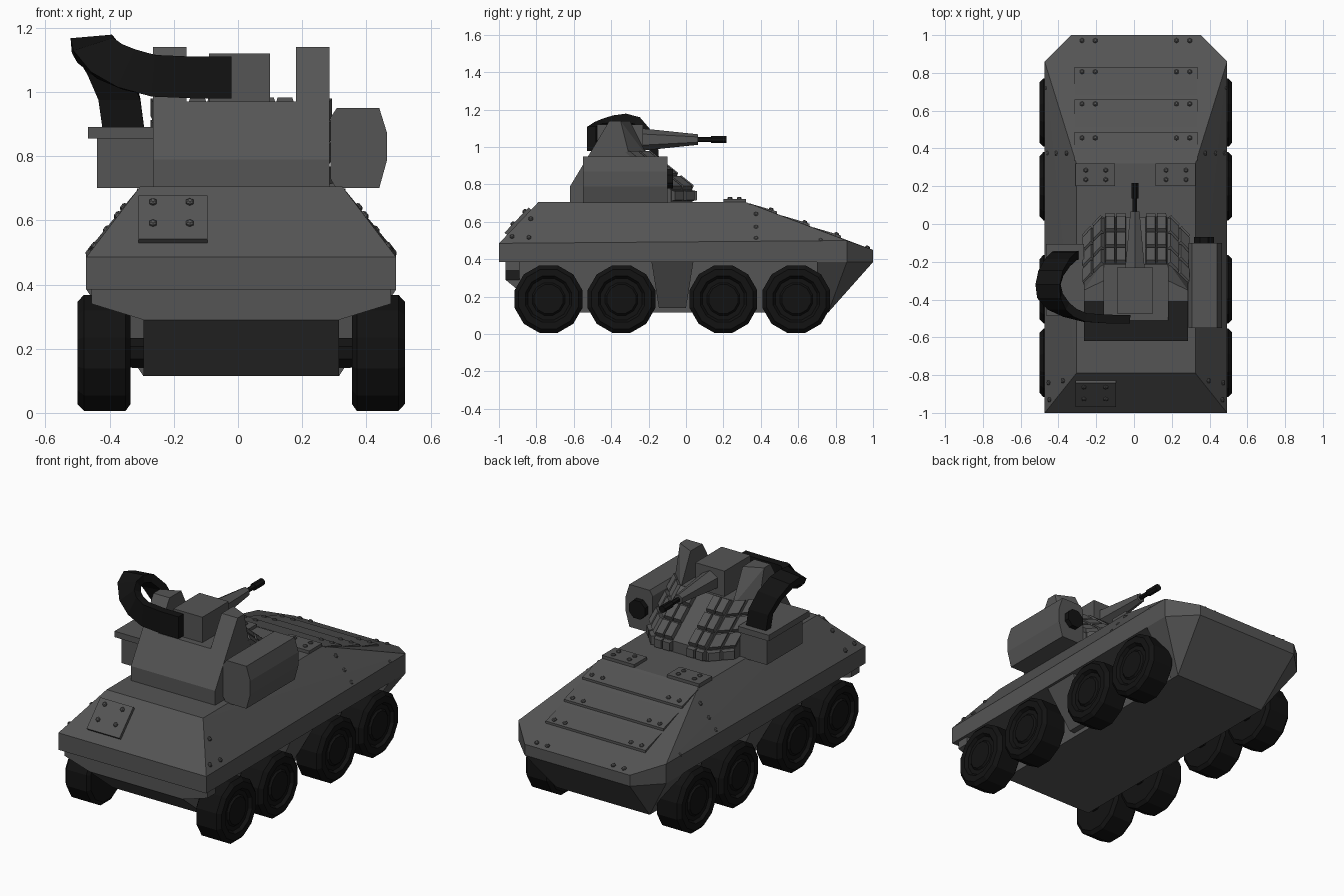
import bpy, bmesh, math
from mathutils import Vector

if "Cube" in bpy.data.objects:
    bpy.data.objects.remove(bpy.data.objects["Cube"])

CX = 0.01  # the hull's own centre line


def material(name, v):
    m = bpy.data.materials.new(name)
    m.diffuse_color = (v, v, v, 1)
    m.use_nodes = True
    m.node_tree.nodes["Principled BSDF"].inputs["Base Color"].default_value = m.diffuse_color
    return m


GREY, BLACK = material("dark_grey", 0.09), material("rubber_black", 0.006)


def finish(name, bm, mat):
    bmesh.ops.recalc_face_normals(bm, faces=bm.faces)
    me = bpy.data.meshes.new(name)
    bm.to_mesh(me)
    bm.free()
    me.materials.append(mat)
    ob = bpy.data.objects.new(name, me)
    bpy.context.collection.objects.link(ob)
    return ob


def solid(name, pts, mat=GREY):
    """Convex solid around points."""
    bm = bmesh.new()
    vs = [bm.verts.new(p) for p in pts]
    r = bmesh.ops.convex_hull(bm, input=vs)
    junk = [v for v in bm.verts if not v.link_faces]
    bmesh.ops.delete(bm, geom=junk, context='VERTS')
    bmesh.ops.dissolve_limit(bm, angle_limit=0.02, verts=bm.verts, edges=bm.edges)
    return finish(name, bm, mat)


def both(name, pts, mat=GREY):
    """Convex solid symmetric about the centre line."""
    return solid(name, [(CX + s * x, y, z) for x, y, z in pts for s in (1, -1)], mat)


def box(name, x0, x1, y0, y1, z0, z1, mat=GREY):
    return solid(name, [(x, y, z) for x in (x0, x1) for y in (y0, y1) for z in (z0, z1)], mat)


def loft(name, rings, mat=GREY):
    bm = bmesh.new()
    rs = [[bm.verts.new(p) for p in r] for r in rings]
    n = len(rs[0])
    for a, b in zip(rs, rs[1:]):
        for i in range(n):
            bm.faces.new((a[i], a[(i + 1) % n], b[(i + 1) % n], b[i]))
    bm.faces.new(rs[0])
    bm.faces.new(rs[-1])
    return finish(name, bm, mat)


def turned(name, base, axis, profile, n, mat=GREY):
    """Turned part: profile of (distance along axis, radius)."""
    a = Vector(axis).normalized()
    u = a.cross(Vector((0, 0, 1)) if abs(a.z) < 0.9 else Vector((0, 1, 0))).normalized()
    w = a.cross(u)
    ang = [2 * math.pi * (i + 0.5) / n for i in range(n)]
    return loft(name, [[Vector(base) + a * d + (u * math.cos(t) + w * math.sin(t)) * r
                        for t in ang] for d, r in profile], mat)


def bolt(p, normal):
    turned("bolt", p, normal, [(-0.004, 0.013), (0.006, 0.013), (0.011, 0.007)], 6)


# Upper hull
both("upper_hull", [(.315, -.79, .705), (.315, .32, .705), (.483, .86, .50), (.343, 1, .45),
                    (.483, -1, .485), (.483, -1, .385), (.483, .86, .385), (.343, 1, .385)])
# Lower hull, nose and rear valance
both("lower_hull", [(.305, -.965, .29), (.305, -.965, .39), (.305, -.75, .115),
                    (.305, .76, .115), (.305, .76, .39)])
both("lower_nose", [(.483, .70, .385), (.483, .86, .385), (.343, 1, .385), (.305, .84, .21),
                    (.305, .76, .115), (.305, .70, .115)])
both("rear_valance", [(x, y, z) for y in (-.965, -.89)
                      for x, z in ((.467, .39), (.467, .34), (.305, .29), (.305, .39))])

# Wheels and the side plates between them
for s in (-1, 1):
    solid("side_plate", [(CX + s * x, y, z) for x, y, z in (
        (.47, -.185, .39), (.47, .04, .39), (.34, -.145, .14), (.34, 0, .14),
        (.29, -.185, .39), (.29, .04, .39), (.29, -.145, .14), (.29, 0, .14))])
    for y in (-.735, -.345, .20, .59):
        turned("wheel", (CX, y, .187), (s, 0, 0),
               [(.345, .165), (.36, .187), (.49, .187), (.51, .165), (.51, .128),
                (.493, .115), (.493, .09), (.503, .08)], 12, BLACK)
        turned("axle", (CX, y, .187), (s, 0, 0), [(.28, .05), (.36, .05)], 8, BLACK)


# Glacis: hatches, overlapping strips, bolts
def gz(y):
    return .705 - max(0, y - .32) * .375


GN = (0, .351, .936)
for x0 in (-.31, .115):
    box("roof_hatch", x0, x0 + .21, .20, .32, .70, .723)
    for x in (x0 + .055, x0 + .16):
        for y in (.235, .285):
            bolt((x, y, .723), (0, 0, 1))
for y in (.487, .66, .83):
    both("glacis_strip", [(.325, y, gz(y) - .01), (.325, y, gz(y) + .013),
                          (.325, y - .15, gz(y - .15) + .001), (.325, y - .15, gz(y - .15) - .01)])
for y in (.455, .635, .805, .97):
    for x in (.215, .285):
        for s in (-1, 1):
            bolt((CX + s * x, y, gz(y) + (.01 if y < .9 else 0)), GN)

# Rear plate and side bolts
rn = Vector((0, -.72, .69))


def rear(x, z, out=0):
    return Vector((x, -.79 - (.705 - z) * .955, z)) + rn * out


solid("rear_hatch", [rear(x, z, o) for x in (-.31, -.095) for z in (.53, .665) for o in (-.01, .018)])
for x in (-.265, -.15):
    for z in (.577, .643):
        bolt(rear(x, z, .018), rn)
for s in (-1, 1):
    for y, z in ((.375, .51), (.375, .57), (.375, .64), (.72, .50), (-.83, .615), (-.84, .515), (-.93, .52)):
        bolt((CX + s * (.315 + (.705 - z) * .764), y, z), (s * .795, 0, .607))

# Turret body and raised cheeks
both("turret_body", [(.275, -.62, .70), (.275, -.62, .79), (.275, -.08, .70), (.275, -.08, .77),
                     (.165, .035, .70), (.165, .035, .77), (.275, -.512, .97), (.275, -.33, .97),
                     (.165, -.215, .97)])
for s in (-1, 1):
    solid("turret_cheek", [(CX + s * x, y, z) for x, y, z in (
        (.275, -.53, .94), (.17, -.53, .94), (.275, -.41, 1.14), (.17, -.41, 1.14),
        (.275, -.35, 1.14), (.17, -.30, 1.14), (.275, -.30, .94), (.17, -.20, .94))])


# Armour bricks in rows on the sloped turret front
def brick(a, b, c, d, lift=.024):
    q = [Vector(p) for p in (a, b, c, d)]
    mid = sum(q, Vector()) / 4
    n = (q[1] - q[0]).cross(q[3] - q[0]).normalized()
    if n.y < 0:
        n = -n
    solid("armour_brick", [mid + (p - mid) * .98 - n * .005 for p in q]
          + [mid + (p - mid) * .80 + n * lift for p in q])


def brick_grid(bl, br, tr, tl, cols, rows):
    bl, br, tr, tl = map(Vector, (bl, br, tr, tl))

    def at(i, j):
        return bl.lerp(br, i / cols).lerp(tl.lerp(tr, i / cols), j / rows)
    for i in range(cols):
        for j in range(rows):
            brick(at(i, j), at(i + 1, j), at(i + 1, j + 1), at(i, j + 1))


for s in (-1, 1):
    def P(x, y, z):
        return (CX + s * x, y, z)
    brick_grid(P(.05, .035, .77), P(.165, .035, .77), P(.165, -.215, .97), P(.05, -.215, .97), 2, 3)
    brick_grid(P(.165, .035, .77), P(.275, -.08, .77), P(.275, -.33, .97), P(.165, -.215, .97), 2, 3)
    brick_grid(P(.05, .035, .71), P(.165, .035, .71), P(.165, .035, .77), P(.05, .035, .77), 2, 1)
    brick_grid(P(.165, .035, .71), P(.275, -.08, .71), P(.275, -.08, .77), P(.165, .035, .77), 2, 1)

# Gun
box("gun_housing", -.09, .10, -.475, -.23, .96, 1.12)
turned("gun_barrel", (.005, 0, 1.04), (0, 1, 0), [(-.24, .06), (.065, .028)], 6)
turned("gun_rod", (.005, 0, 1.04), (0, 1, 0), [(.06, .014), (.14, .014)], 6, BLACK)
turned("muzzle", (.005, 0, 1.04), (0, 1, 0), [(.135, .021), (.217, .021)], 8, BLACK)

# Sensor pod on the right
pod = [(.288, .73), (.305, .70), (.44, .70), (.465, .79), (.465, .87), (.44, .95), (.308, .95), (.288, .92)]
solid("sensor_pod", [(x, y, z) for x, z in pod for y in (-.55, -.10)])
turned("pod_lens", (.37, -.11, .83), (0, 1, 0), [(0, .057), (.04, .057)], 8, BLACK)

# Ammunition box and twisting feed chute on the left
box("ammo_box", -.44, -.26, -.46, -.125, .70, .86)
box("ammo_box_lid", -.467, -.265, -.485, -.105, .855, .89)
path = [((-.357, -.165, .885), 0), ((-.37, -.17, .98), 0), ((-.405, -.205, 1.07), 5),
        ((-.44, -.26, 1.135), 5), ((-.455, -.32, 1.15), 5), ((-.445, -.38, 1.13), 18),
        ((-.40, -.435, 1.095), 42), ((-.34, -.47, 1.07), 65), ((-.26, -.495, 1.05), 85),
        ((-.14, -.503, 1.045), 90), ((-.02, -.505, 1.045), 90)]
rings = []
for i, (c, a) in enumerate(path):
    t = (Vector(path[min(i + 1, len(path) - 1)][0]) - Vector(path[max(i - 1, 0)][0])).normalized()
    w = Vector((math.cos(math.radians(a)), 0, math.sin(math.radians(a))))
    h = t.cross(w).normalized() * .023
    w *= .065
    c = Vector(c)
    rings.append([c + w + h, c - w + h, c - w - h, c + w - h])
loft("feed_chute", rings, BLACK)
